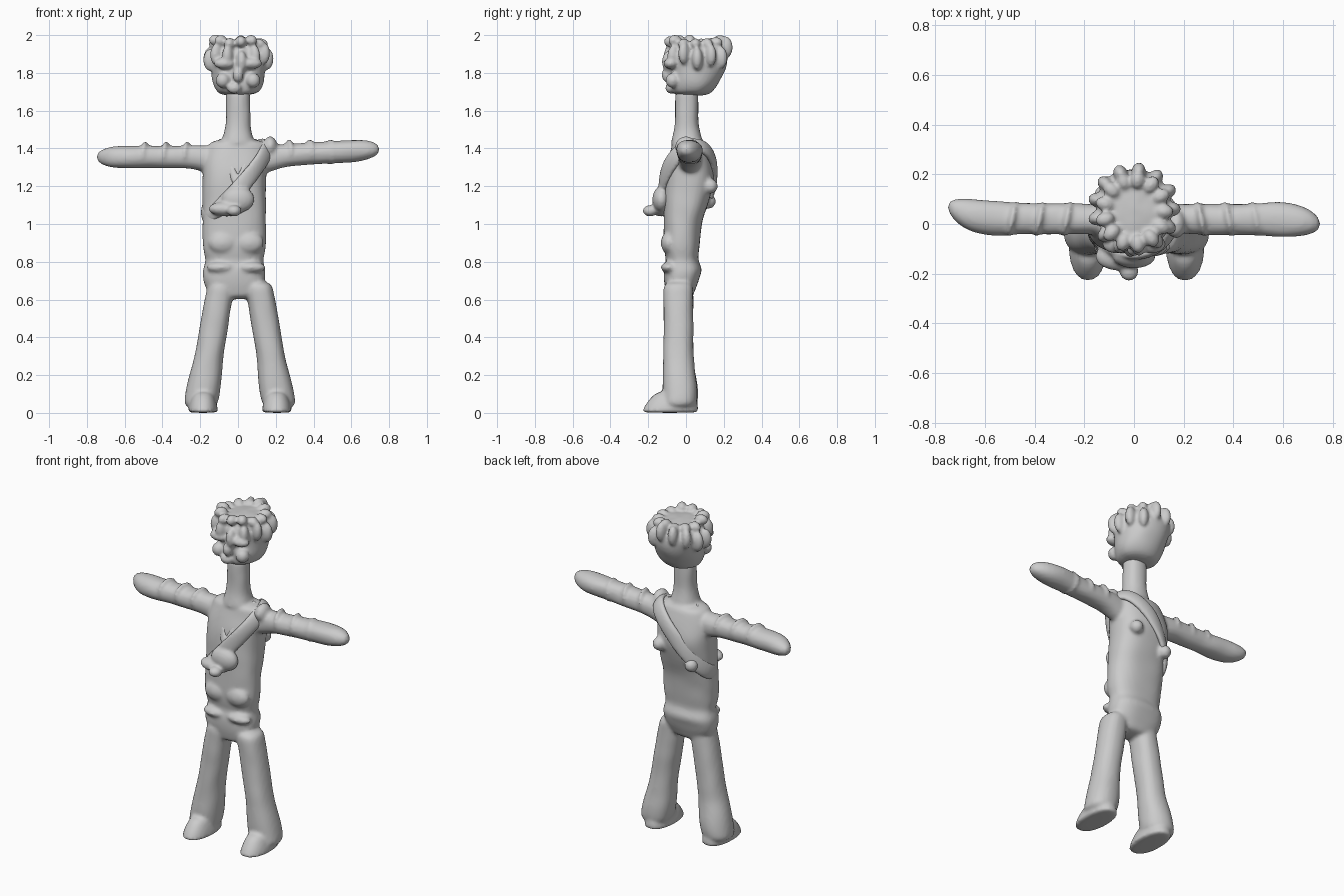
import bpy, bmesh, math, random
from mathutils import Vector, Matrix, noise

random.seed(4)
if "Cube" in bpy.data.objects:
    bpy.data.objects.remove(bpy.data.objects["Cube"])

grey = (0.6, 0.6, 0.6, 1)
clay = bpy.data.materials.new("grey clay")
clay.use_nodes = True
clay.diffuse_color = grey
bsdf = next(node for node in clay.node_tree.nodes if node.type == "BSDF_PRINCIPLED")
bsdf.inputs["Base Color"].default_value = grey
bsdf.inputs["Roughness"].default_value = 0.7


def bump(value, centre, spread):
    """Soft swelling of height one around a centre."""
    return math.exp(-((value - centre) / spread) ** 2)


def steps(start, end, count):
    """Evenly spaced values including both ends."""
    return [start + (end - start) * k / (count - 1) for k in range(count)]


def skin(bm, loops, closed=False):
    """Bridge rings of vertices into a tube, capped unless closed."""
    count = len(loops[0])
    following = loops[1:] + loops[:1] if closed else loops[1:]
    for lower, upper in zip(loops, following):
        for i in range(count):
            j = (i + 1) % count
            bm.faces.new((lower[i], lower[j], upper[j], upper[i]))
    if not closed:
        bm.faces.new(loops[0][::-1])
        bm.faces.new(loops[-1])


def tube(bm, positions, shape, along_x=False, power=0.9, lump=0.006):
    """Loft lumpy ellipses; shape(t) gives two centres and two radii."""
    loops = []
    for t in positions:
        centre_u, centre_v, radius_u, radius_v = shape(t)
        loop = []
        for angle in steps(0, math.tau, 21)[:-1]:
            c, s = math.cos(angle), math.sin(angle)
            u = centre_u + radius_u * math.copysign(abs(c) ** power, c)
            v = centre_v + radius_v * math.copysign(abs(s) ** power, s)
            point = Vector((t, u, v)) if along_x else Vector((u, v, t))
            offset = noise.noise_vector(point * 11) * lump
            if point.z < 0.02:
                offset.z = 0
            loop.append(bm.verts.new(point + offset))
        loops.append(loop)
    skin(bm, loops)


def blob(bm, centre, radii, turn=0):
    """Pressed-on lump of clay."""
    place = Matrix.Translation(centre) @ Matrix.Rotation(turn, 4, "Z") @ Matrix.Diagonal((*radii, 1))
    bmesh.ops.create_uvsphere(bm, u_segments=14, v_segments=10, radius=1, matrix=place)


def strap(bm, points, width, thick, closed=False):
    """Flattened band that follows points around the torso."""
    loops = []
    last = len(points) - 1
    for k, point in enumerate(points):
        ahead = points[(k + 1) % len(points)] if closed else points[min(k + 1, last)]
        behind = points[k - 1] if closed else points[max(k - 1, 0)]
        tangent = (ahead - behind).normalized()
        outward = Vector((point.x, point.y, max(point.z - 1.3, 0)))
        outward = (outward - tangent * outward.dot(tangent)).normalized()
        side = tangent.cross(outward)
        loops.append([bm.verts.new(point + side * width * math.cos(a) + outward * thick * math.sin(a))
                      for a in steps(0, math.tau, 11)[:-1]])
    skin(bm, loops, closed)


def finish(name, bm, voxel=0.009, smoothing=2):
    """Fuse the lumps of one part into a single soft clay surface."""
    bmesh.ops.recalc_face_normals(bm, faces=bm.faces)
    mesh = bpy.data.meshes.new(name)
    bm.to_mesh(mesh)
    bm.free()
    mesh.materials.append(clay)
    part = bpy.data.objects.new(name, mesh)
    bpy.context.collection.objects.link(part)
    rounding = part.modifiers.new("round", "SUBSURF")
    rounding.levels = rounding.render_levels = 2
    fuse = part.modifiers.new("fuse", "REMESH")
    fuse.mode, fuse.voxel_size, fuse.use_smooth_shade = "VOXEL", voxel, True
    soften = part.modifiers.new("soften", "SMOOTH")
    soften.factor, soften.iterations = 0.5, smoothing


# Torso: pinched at the belt, hunched back, sloping shoulders
def torso_shape(z):
    hips, belt, collar = bump(z, 0.6, 0.06), bump(z, 0.81, 0.03), bump(z, 1.45, 0.12)
    front = 0.12 - 0.05 * collar - 0.02 * hips - 0.02 * belt
    back = 0.07 + 0.08 * bump(z, 1.25, 0.2) + 0.02 * bump(z, 0.76, 0.03) - 0.04 * hips - 0.01 * belt
    width = 0.17 - 0.04 * hips - 0.02 * belt - 0.03 * bump(z, 1.45, 0.04)
    return 0.02 * collar - 0.02, (back - front) / 2, width, (front + back) / 2


def neck_shape(z):
    flare = 0.03 * bump(z, 1.4, 0.08)
    return 0, 0.005, 0.065 + flare, 0.062 + flare


body = bmesh.new()
tube(body, steps(0.6, 1.45, 22), torso_shape, power=0.8)
tube(body, steps(1.4, 1.72, 8), neck_shape)

for side in (-1, 1):
    lift, bend = (0, 0.05) if side < 0 else (0.04, -0.02)

    # Arm with a rounded mitten hand
    def arm_shape(x):
        t = (abs(x) - 0.1) / 0.65
        shoulder, end = 0.02 * bump(t, 0, 0.15), (1 - 0.85 * t ** 12) ** 0.5
        hand = 0.01 * bump(t, 0.8, 0.2)
        return 0.02 + bend * t ** 8, 1.355 + lift * t - shoulder, (0.062 + hand) * end, (0.06 + shoulder) * end

    tube(body, steps(side * 0.1, side * 0.75, 14), arm_shape, along_x=True)

    # Sleeve folds
    for reach in (0.27, 0.38, 0.49):
        blob(body, (side * reach, 0.02, 1.37 + lift * 0.3), (0.02, 0.075, 0.07), side * 0.2)

    # Leg with a flared cuff
    def leg_shape(z):
        cuff = bump(z, 0.1, 0.12)
        return 0.01 + side * (0.215 - 0.17 * z), 0.01 * cuff - 0.04, 0.075 + 0.02 * cuff, 0.08 + 0.015 * cuff

    tube(body, steps(0.02, 0.7, 12), leg_shape)

    # Flat soled shoe with a rounded toe
    def shoe_shape(z):
        taper = 1 - 30 * z * z
        return 0.01 + side * 0.195, 0.2 * z - 0.085, 0.08 * taper, 0.15 * taper

    tube(body, (0, 0.01, 0.04, 0.08, 0.12), shoe_shape, lump=0.002)

    # Belly rolls
    blob(body, (side * 0.07 - 0.01, -0.09, 0.9), (0.08, 0.045, 0.06))
    blob(body, (side * 0.08 - 0.01, -0.09, 0.77), (0.08, 0.045, 0.03))

# Left shoulder lump, back knobs
blob(body, (0.17, 0, 1.41), (0.04, 0.06, 0.055))
blob(body, (-0.12, 0.12, 1.12), (0.04, 0.04, 0.04))
blob(body, (0.09, 0.13, 1.2), (0.04, 0.04, 0.04))
finish("body", body, 0.011, 3)

# Sash looped from the left shoulder to the right hip, folded forward in front
sash = bmesh.new()
loop = [Vector((0.17 * math.cos(a) - 0.01, 0.01 + 0.14 * math.sin(a),
                1.23 + 0.18 * math.cos(a) + 0.06 * math.sin(a)))
        for a in steps(0, math.tau, 17)[:-1]]
strap(sash, loop, 0.05, 0.022, closed=True)
blob(sash, (-0.06, -0.13, 1.08), (0.1, 0.06, 0.04))
blob(sash, (-0.02, -0.19, 1.07), (0.04, 0.04, 0.03))
blob(sash, (0, -0.13, 1.13), (0.09, 0.05, 0.07))
finish("sash", sash)

# Collar edges meeting in a V
collar = bmesh.new()
for side in (-1, 1):
    edge = [Vector((side * 0.1 * (1 - f), 0.04 - 0.17 * f ** 0.5, 1.45 - 0.25 * f)) for f in steps(0, 1, 6)]
    strap(collar, edge, 0.025, 0.014)
finish("collar", collar)


# Head: narrow chin at the front, swelling back and crown
def head_shape(z):
    f = (z - 1.67) / 0.3
    crown = 1 - 0.4 * f ** 9
    return 0, 0.02 + 0.045 * min(1, 2 * f), 0.16 * f ** 0.14 * crown, 0.17 * f ** 0.2 * crown


head = bmesh.new()
tube(head, steps(1.68, 1.97, 10), head_shape, lump=0.012)

# Ragged hair tufts around the crown and fringe
for angle in steps(0, math.tau, 14)[:-1]:
    x, y = math.cos(angle), math.sin(angle)
    height = 1.89 + 0.02 * y + random.uniform(-0.03, 0.03)
    blob(head, (0.15 * x, 0.06 + 0.15 * y, height), (0.04, 0.03, 0.06), angle)
    height = 1.96 + random.uniform(-0.01, 0.015)
    blob(head, (0.12 * x, 0.05 + 0.13 * y, height), (0.04, 0.03, 0.03), angle)

# Face lumps: brows, cheeks, nose, mouth
for side in (-1, 1):
    blob(head, (side * 0.07, -0.08, 1.85), (0.06, 0.04, 0.03))
    blob(head, (side * 0.08, -0.07, 1.76), (0.04, 0.04, 0.04))
blob(head, (0, -0.1, 1.79), (0.03, 0.03, 0.04))
blob(head, (-0.02, -0.08, 1.72), (0.04, 0.03, 0.03))
finish("head", head)
